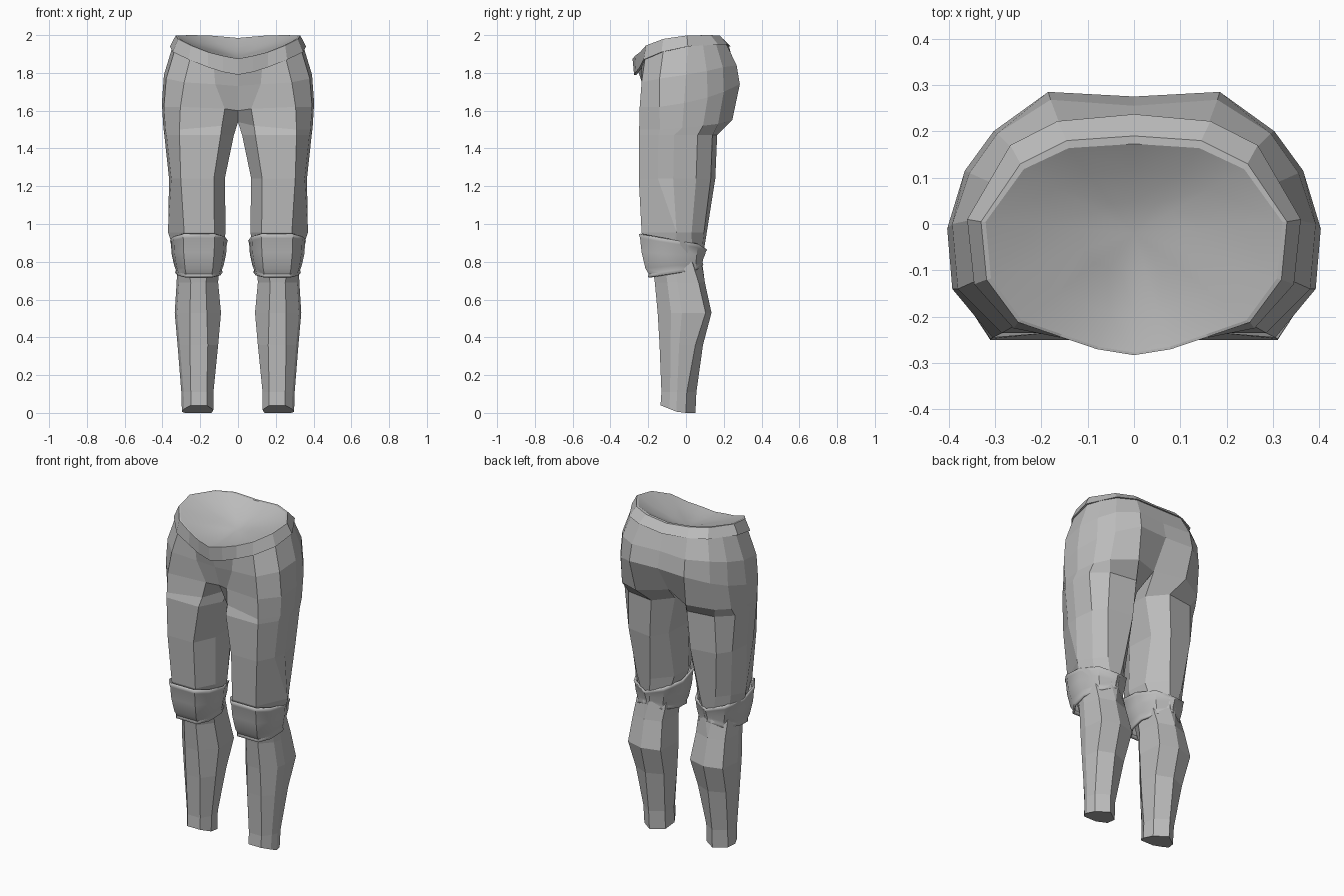
import bpy, bmesh, math
from mathutils import Vector

grey = bpy.data.materials.new("cloth grey")
grey.diffuse_color = (0.5, 0.5, 0.5, 1)


def loft(name, rings, closed_from=0, cap_end=False, smooth=None, solid=0):
    """Skin a list of rings; rings before closed_from stay open at x = 0."""
    bm = bmesh.new()
    vs = [[bm.verts.new(p) for p in r] for r in rings]
    n = len(rings[0])
    for k, (a, b) in enumerate(zip(vs, vs[1:])):
        for i in range(n if k >= closed_from else n - 1):
            j = (i + 1) % n
            bm.faces.new((a[i], a[j], b[j], b[i]))
    if cap_end:
        bm.faces.new(vs[-1])
    bmesh.ops.remove_doubles(bm, verts=bm.verts, dist=0.0005)
    bmesh.ops.recalc_face_normals(bm, faces=bm.faces)
    me = bpy.data.meshes.new(name)
    bm.to_mesh(me)
    bm.free()
    me.materials.append(grey)
    ob = bpy.data.objects.new(name, me)
    bpy.context.collection.objects.link(ob)
    if solid:
        m = ob.modifiers.new("thickness", 'SOLIDIFY')
        m.thickness = solid
    m = ob.modifiers.new("mirror", 'MIRROR')
    m.use_clip = True
    if smooth:
        bpy.context.view_layer.objects.active = ob
        ob.select_set(True)
        bpy.ops.object.shade_smooth_by_angle(angle=math.radians(smooth))
        ob.select_set(False)
    return ob


# Trousers: half rings of the hips, front centre round to back centre
hips = [
    [(0, -.26, 1.83), (.13, -.235, 1.85), (.25, -.215, 1.89), (.335, -.12, 1.92),
     (.345, .01, 1.945), (.31, .09, 1.95), (.26, .16, 1.95), (.16, .215, 1.95), (0, .225, 1.95)],
    [(0, -.225, 1.73), (.12, -.23, 1.74), (.285, -.235, 1.75), (.38, -.14, 1.77),
     (.392, 0, 1.79), (.355, .11, 1.81), (.295, .195, 1.83), (.18, .268, 1.84), (0, .255, 1.84)],
    [(0, -.18, 1.60), (.07, -.21, 1.61), (.305, -.245, 1.62), (.392, -.14, 1.62),
     (.403, -.01, 1.64), (.365, .115, 1.67), (.303, .2, 1.70), (.185, .285, 1.74), (0, .275, 1.74)],
    [(0, -.09, 1.54), (.085, -.225, 1.52), (.31, -.248, 1.5), (.384, -.138, 1.5),
     (.395, -.02, 1.51), (.37, .09, 1.52), (.315, .17, 1.53), (.17, .245, 1.55), (0, .17, 1.57)],
]
# Legs: z, inner, front inner, front outer, outer, front y, back y,
# back half width, depth of the back corners
legs = [
    (1.47, .022, .092, .31, .39, -.25, .165, .085, .5),
    (1.24, .07, .128, .303, .365, -.25, .155, .08, .5),
    (.955, .065, .125, .285, .37, -.235, .11, .05, .4),
    (.80, .10, .15, .27, .32, -.18, .085, .02, .6),
    (.69, .105, .17, .25, .325, -.165, .10, 0, .75),
    (.53, .09, .165, .255, .335, -.15, .135, 0, .78),
    (.36, .105, .16, .255, .32, -.14, .09, 0, .65),
    (.11, .13, .165, .25, .30, -.13, .055, 0, .45),
    (.0, .13, .165, .25, .297, -.135, .05, 0, .45),
]
for z, xi, fi, fo, xo, yf, yb, bw, bk in legs:
    c, h, mid = (yf + yb) / 2, (yb - yf) / 2, (xi + xo) / 2
    ring = [(xi, c - .35 * h), (fi, yf), (fo, yf), (xo - .012, c - .5 * h),
            (xo, c - .1 * h), (xo - .014, c + bk * h),
            (mid + bw, yb - .3 * bw), (mid - bw, yb), (xi + .01, c + bk * h)]
    if z == .955:                      # outer fold gathers above the knee
        ring[3] = ring[4] = (xo, -.05)
        ring[5] = (.325, .03)
    # ankle hem rises at the front
    hips.append([(x, y, z + (.4 * max(0, -.035 - y) if z == 0 else 0)) for x, y in ring])
loft("trousers", hips, closed_from=3, cap_end=True)

# Belt: outer bottom and top edges, then the rim and the dished lining inside
low = [(0, -.275, 1.79), (.08, -.265, 1.805), (.16, -.245, 1.83), (.26, -.225, 1.87),
       (.345, -.13, 1.91), (.36, .01, 1.94), (.267, .17, 1.95), (.165, .222, 1.95), (0, .237, 1.94)]
top = [(0, -.283, 1.875), (.08, -.27, 1.89), (.16, -.243, 1.91), (.25, -.212, 1.945),
       (.318, -.12, 1.98), (.33, .005, 1.998), (.245, .13, 2.0), (.145, .18, 1.997), (0, .19, 1.985)]


def toward(ring, centre, t):
    return [tuple(Vector(p).lerp(Vector(centre), t)) for p in ring]


under = [(x * .95, y * .95, z) for x, y, z in low]
rim = [(x * .97, y * (.98 if y < 0 else .91), z) for x, y, z in top]
loft("belt", [under, low, top, rim], closed_from=9)
dish = (0, -.02, 1.885)
lining = [rim] + [[(x, y, z - d) for x, y, z in toward(rim, dish, t)]
                  for t, d in ((.3, .01), (.65, .008))] + [[dish] * 9]
loft("waist_lining", lining, closed_from=9, smooth=60)

# Knee cuffs: a flared band, deep at the front and narrow behind the knee
plan = [(-.56, -1), (.56, -1), (.9, -.6), (1, .1), (.66, .75), (0, 1),
        (-.66, .75), (-1, .1), (-.9, -.6)]


def cuff_ring(w, yf, yb, zf, zb, t):
    cy, h = (yf + yb) / 2, (yb - yf) / 2
    return [(.207 + w * u, cy + h * v,
             zf + (zb - zf) * (v + 1) / 2 + (t if u == 0 else 0)) for u, v in plan]


cuff = [cuff_ring(.153, -.25, .112, .945, .885, -.02),
        cuff_ring(.148, -.243, .105, .925, .868, -.016),
        cuff_ring(.144, -.235, .098, .85, .83, 0),
        cuff_ring(.131, -.215, .09, .765, .795, .018),
        cuff_ring(.122, -.197, .088, .735, .775, .022),
        cuff_ring(.126, -.202, .092, .72, .762, .022)]
loft("knee_cuff", cuff, smooth=40, solid=.012)
